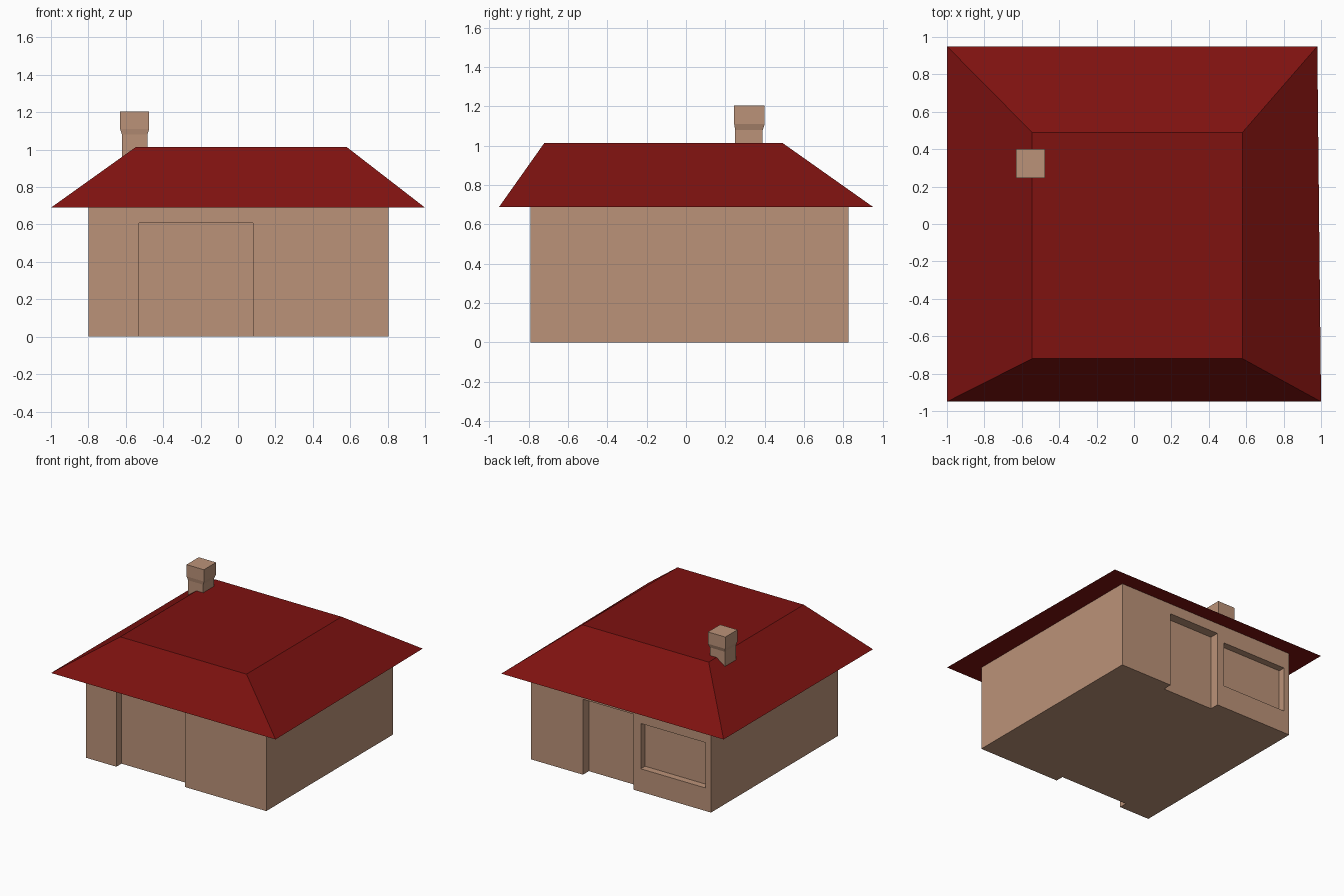
import bpy

if "Cube" in bpy.data.objects:
    bpy.data.objects.remove(bpy.data.objects["Cube"])


def material(name, rgb):
    m = bpy.data.materials.new(name)
    m.diffuse_color = (*rgb, 1)
    m.use_nodes = True
    m.node_tree.nodes["Principled BSDF"].inputs["Base Color"].default_value = m.diffuse_color
    return m


PLASTER = material("plaster", (0.50, 0.29, 0.19))
TILES = material("roof_tiles", (0.21, 0.006, 0.005))


def loft(name, levels, mat=None):
    """Stack of rectangles (x0, x1, y0, y1, z), skinned and capped."""
    verts, faces = [], []
    for x0, x1, y0, y1, z in levels:
        verts += [(x0, y0, z), (x1, y0, z), (x1, y1, z), (x0, y1, z)]
    for k in range(0, 4 * (len(levels) - 1), 4):
        for i in range(4):
            j = (i + 1) % 4
            faces.append((k + i, k + j, k + 4 + j, k + 4 + i))
    n = len(verts)
    faces += [(3, 2, 1, 0), (n - 4, n - 3, n - 2, n - 1)]
    mesh = bpy.data.meshes.new(name)
    mesh.from_pydata(verts, [], faces)
    if mat:
        mesh.materials.append(mat)
    ob = bpy.data.objects.new(name, mesh)
    bpy.context.collection.objects.link(ob)
    return ob


def box(name, x0, x1, y0, y1, z0, z1, mat=None):
    return loft(name, [(x0, x1, y0, y1, z0), (x0, x1, y0, y1, z1)], mat)


def recess(target, *bounds):
    """Cut a box-shaped recess and discard the cutter."""
    cutter = box("cutter", *bounds, PLASTER)
    cutter.hide_render = True
    mod = target.modifiers.new("recess", 'BOOLEAN')
    mod.operation, mod.solver, mod.object = 'DIFFERENCE', 'EXACT', cutter
    bpy.context.view_layer.objects.active = target
    bpy.ops.object.modifier_apply(modifier=mod.name)
    bpy.data.objects.remove(cutter)


# House body with front doorway, back doorway and back window
walls = box("walls", -0.80, 0.805, -0.79, 0.825, 0, 0.69, PLASTER)
recess(walls, -0.53, 0.08, -1.0, -0.725, -0.1, 0.607)
recess(walls, -0.11, 0.34, 0.75, 1.0, -0.1, 0.607)
recess(walls, -0.75, -0.175, 0.77, 1.0, 0.185, 0.55)

# Hipped roof with a flat top; the back right eave corner is slightly pulled in
roof = loft("roof", [(-1, 1, -0.95, 0.95, 0.69),
                     (-0.545, 0.58, -0.72, 0.49, 1.015)], TILES)
roof.data.vertices[2].co.x = 0.98

# Chimney with a flared cap
loft("chimney", [(-0.62, -0.485, 0.25, 0.39, 0.93),
                 (-0.62, -0.485, 0.25, 0.39, 1.08),
                 (-0.63, -0.475, 0.245, 0.40, 1.11),
                 (-0.63, -0.475, 0.245, 0.40, 1.205)], PLASTER)
